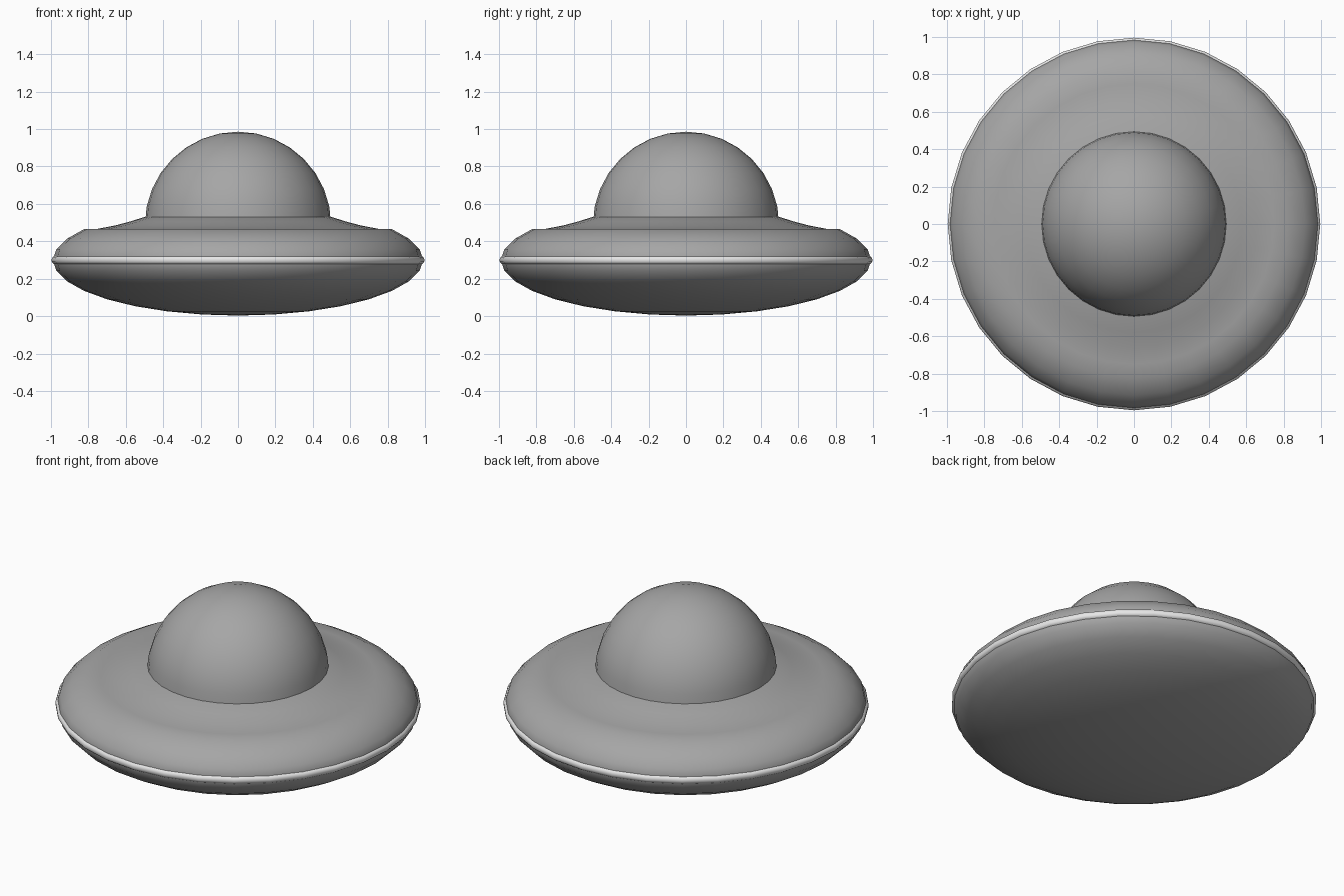
import bpy, math

cube = bpy.data.objects.get("Cube")
if cube:
    bpy.data.objects.remove(cube, do_unlink=True)

SEGMENTS = 32
RIM_Z = 0.30


def make_material(name, value):
    mat = bpy.data.materials.new(name)
    mat.use_nodes = True
    colour = (value, value, value, 1)
    mat.diffuse_color = colour
    mat.node_tree.nodes["Principled BSDF"].inputs["Base Color"].default_value = colour
    return mat


def lathe(name, profile, mat, closed=False):
    """Revolve (radius, height) points, listed bottom to top, around z."""
    verts, faces, rings = [], [], []
    for r, z in profile:
        count = 1 if r < 1e-5 else SEGMENTS
        rings.append([len(verts) + i for i in range(count)])
        for i in range(count):
            a = math.tau * i / SEGMENTS
            verts.append((r * math.cos(a), r * math.sin(a), z))
    pairs = list(zip(rings, rings[1:]))
    if closed:
        pairs.append((rings[-1], rings[0]))
    for low, high in pairs:
        for i in range(SEGMENTS):
            j = (i + 1) % SEGMENTS
            if len(low) == 1:
                faces.append((low[0], high[j], high[i]))
            elif len(high) == 1:
                faces.append((low[i], low[j], high[0]))
            else:
                faces.append((low[i], low[j], high[j], high[i]))
    mesh = bpy.data.meshes.new(name)
    mesh.from_pydata(verts, [], faces)
    mesh.materials.append(mat)
    obj = bpy.data.objects.new(name, mesh)
    bpy.context.collection.objects.link(obj)
    bpy.ops.object.select_all(action='DESELECT')
    obj.select_set(True)
    bpy.context.view_layer.objects.active = obj
    bpy.ops.object.shade_smooth_by_angle(angle=math.radians(50))
    return obj


def arc(radius, height, centre, start, end, steps):
    """Elliptical profile between two angles in degrees."""
    points = []
    for i in range(steps + 1):
        a = math.radians(start + (end - start) * i / steps)
        points.append((radius * math.cos(a), centre + height * math.sin(a)))
    return points


grey = make_material("hull grey", 0.38)
pale = make_material("pale metal", 0.80)

# Saucer: elliptical belly and shoulder, then a concave slope up to the dome
shoulder = arc(0.99, 0.297, RIM_Z, -90, 33.75, 11)
slope = [(0.75, 0.467), (0.66, 0.484), (0.58, 0.505), (0.50, 0.53), (0.46, 0.535)]
lathe("saucer_hull", shoulder + slope, grey)

# Dome cockpit, its lower edge tucked into the hull
lathe("dome", arc(0.498, 0.498, 0.488, 0, 90, 8), grey)

# Thin bright band around the widest edge
band = [(0.975, 0.276), (0.989, 0.281), (0.996, 0.292), (0.996, 0.305),
        (0.991, 0.316), (0.979, 0.322)]
lathe("rim_band", band, pale, closed=True)
